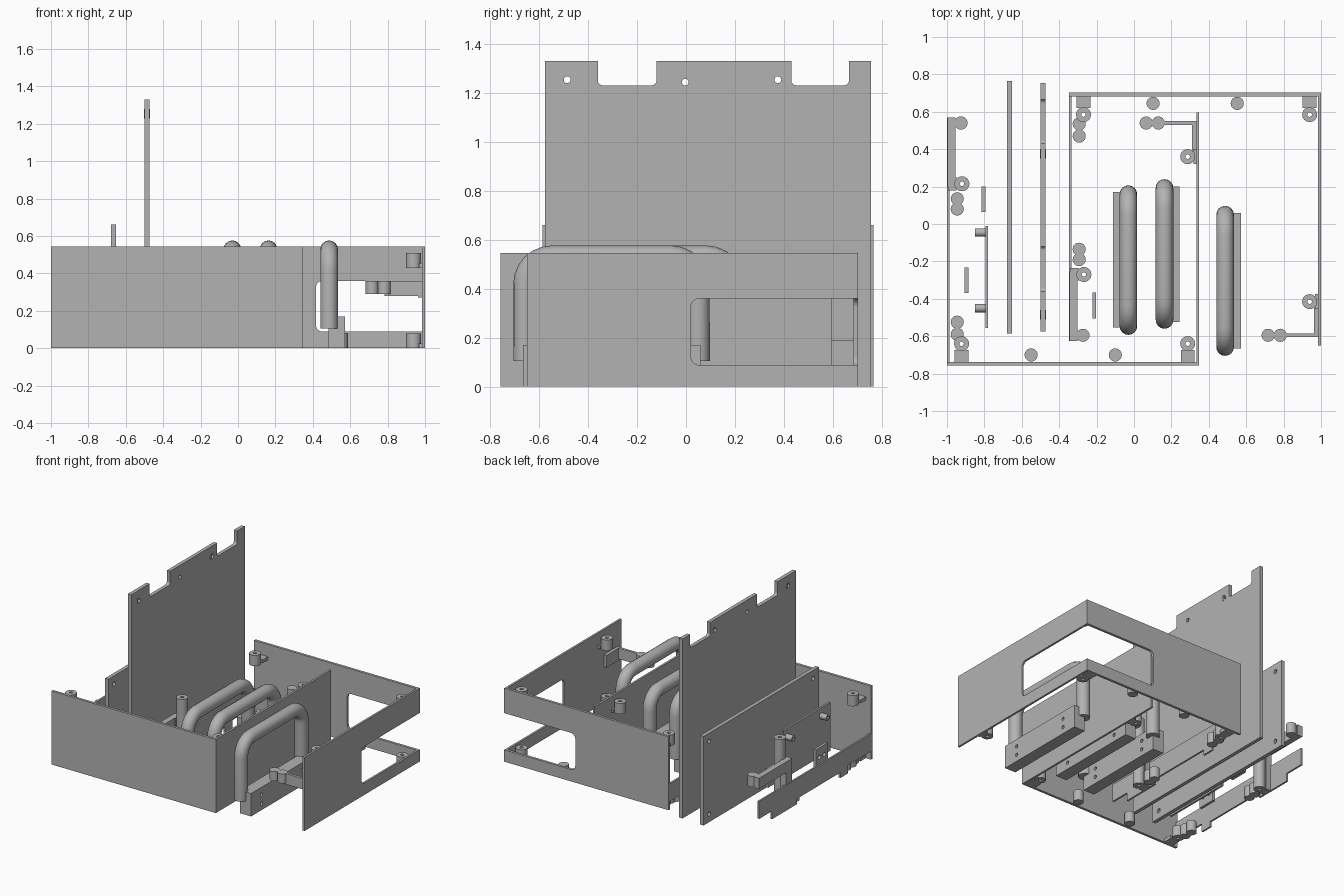
import bpy, bmesh, math
from mathutils import Vector

old = bpy.data.objects.get("Cube")
if old:
    bpy.data.objects.remove(old, do_unlink=True)

gray = bpy.data.materials.new("plain_gray")
gray.use_nodes = True
COLOR = (0.45, 0.45, 0.45, 1)
gray.diffuse_color = COLOR
gray.node_tree.nodes["Principled BSDF"].inputs["Base Color"].default_value = COLOR


def finish(name, bm):
    bmesh.ops.recalc_face_normals(bm, faces=bm.faces)
    mesh = bpy.data.meshes.new(name)
    bm.to_mesh(mesh)
    bm.free()
    obj = bpy.data.objects.new(name, mesh)
    bpy.context.collection.objects.link(obj)
    mesh.materials.append(gray)
    return obj


def activate(obj):
    bpy.ops.object.select_all(action='DESELECT')
    obj.select_set(True)
    bpy.context.view_layer.objects.active = obj


def rounded(points):
    """Outline whose (a, b, radius) corners become short arcs."""
    out = []
    for i, p in enumerate(points):
        c = Vector(p[:2])
        if len(p) < 3:
            out.append(c)
            continue
        u = (Vector(points[i - 1][:2]) - c).normalized() * p[2]
        v = (Vector(points[(i + 1) % len(points)][:2]) - c).normalized() * p[2]
        for k in range(7):
            t = math.radians(15 * k)
            out.append(c + u * (1 - math.sin(t)) + v * (1 - math.cos(t)))
    return out


def panel(name, axis, lo, hi, points):
    """Extrude an outline in (x or y, z) across the thickness lo..hi."""
    bm = bmesh.new()
    put = (lambda a, z, t: (t, a, z)) if axis == 'X' else (lambda a, z, t: (a, t, z))
    face = bm.faces.new([bm.verts.new(put(p.x, p.y, lo)) for p in rounded(points)])
    ext = bmesh.ops.extrude_face_region(bm, geom=[face])
    moved = [g for g in ext["geom"] if isinstance(g, bmesh.types.BMVert)]
    bmesh.ops.translate(bm, verts=moved, vec=put(0, 0, hi - lo))
    return finish(name, bm)


def box(name, x0, x1, y0, y1, z0, z1):
    return panel(name, 'X', x0, x1, [(y0, z0), (y1, z0), (y1, z1), (y0, z1)])


def post(name, x, y, z0, z1, r, bore=0, axis='Z', n=24):
    """Solid pin, or a tube when it has a bore."""
    bm = bmesh.new()
    prof = [(bore, 0), (r, 0), (r, z1 - z0), (bore, z1 - z0)]
    rings = []
    for i in range(n):
        a = 2 * math.pi * i / n
        rings.append([bm.verts.new((p * math.cos(a), p * math.sin(a), h)) for p, h in prof])
    for i in range(n):
        s, t = rings[i], rings[(i + 1) % n]
        for k in range(4 if bore else 3):
            m = (k + 1) % 4
            bm.faces.new((s[k], s[m], t[m], t[k]))
    bmesh.ops.remove_doubles(bm, verts=bm.verts, dist=1e-5)
    obj = finish(name, bm)
    obj.location = (x, y, z0)
    if axis == 'X':
        obj.rotation_euler = (0, math.pi / 2, 0)
    activate(obj)
    bpy.ops.object.shade_smooth_by_angle(angle=math.radians(35))
    return obj


def drill(obj, x, holes):
    """Cut round holes along x at (y, z, radius)."""
    for y, z, r in holes:
        cutter = post("hole_cutter", x - 0.1, y, z, z + 0.2, r, axis='X', n=16)
        cutter.hide_render = True
        mod = obj.modifiers.new("hole", 'BOOLEAN')
        mod.operation, mod.object, mod.solver = 'DIFFERENCE', cutter, 'EXACT'
        activate(obj)
        bpy.ops.object.modifier_apply(modifier=mod.name)
        bpy.data.objects.remove(cutter, do_unlink=True)


H = 0.545


def case_half(side, dx, flip, window):
    """Open half of the case; the back half is the front one flipped in y."""
    fy = (lambda y: -0.055 - y) if flip else (lambda y: y)

    def part(label, x0, x1, y0, y1, z0, z1):
        a, b = sorted((fy(y0), fy(y1)))
        box(side + label, x0 + dx, x1 + dx, a, b, z0, z1)

    def pin(label, x, y, z0, z1, r=0.035, bore=0):
        post(side + label, x + dx, fy(y), z0, z1, r, bore)

    # Main walls, with a window wrapping the corner on one half
    def wall(start, edge, end):
        if not window:
            return [(start, 0), (end, 0), (end, H), (start, H)]
        return [(start, 0), (end, 0), (end, 0.088), (edge, 0.088, 0.035),
                (edge, 0.36, 0.035), (end, 0.36), (end, H), (start, H)]
    a, b = sorted((fy(-0.757), fy(-0.738)))
    panel(side + "_long_wall", 'Y', a, b, wall(-1 + dx, 0.417, 0.348 + dx))
    panel(side + "_side_wall", 'X', 0.333 + dx, 0.348 + dx,
          wall(fy(0.595), 0.02, fy(-0.738)))
    # Low notched strip on the open side
    outline = [(-0.738, 0.06), (-0.47, 0.06), (-0.47, 0), (-0.38, 0), (-0.38, 0.04),
               (0.13, 0.04), (0.13, 0), (0.42, 0), (0.42, 0.06), (0.57, 0.06),
               (0.57, 0.19), (-0.738, 0.19)]
    panel(side + "_low_strip", 'X', -1 + dx, -0.987 + dx, [(fy(y), z) for y, z in outline])
    # Screw posts with their brackets
    pin("_tall_post", -0.92, 0.215, 0, 0.51, 0.04, 0.012)
    part("_tall_post_rib", -0.995, -0.95, 0.18, 0.25, 0, 0.36)
    for x, y in ((-0.922, -0.64), (0.287, -0.64), (0.287, 0.36)):
        for z0, z1, zb in ((0, 0.078, 0), (0.43, 0.51, 0.43)):
            pin("_screw_post", x, y, z0, z1, 0.04, 0.012)
            if y < 0:
                part("_post_bracket", x - 0.037, x + 0.037, -0.74, y - 0.035, zb, zb + 0.025)
            else:
                part("_post_bracket", x + 0.03, 0.335, 0.32, 0.4, zb, zb + 0.025)
    # Small locating pins
    for x, y in ((-0.55, -0.7), (-0.1, -0.7), (-0.945, 0.135), (-0.945, 0.08),
                 (-0.945, -0.525), (-0.945, -0.59)):
        pin("_locating_pin", x, y, 0, 0.08)
    # Arms ending in pins
    part("_strip_arm", -0.998, -0.955, 0.2, 0.57, 0.28, 0.36)
    pin("_strip_arm_pin", -0.925, 0.54, 0.28, 0.36)
    part("_wall_arm", 0.13, 0.335, 0.53, 0.55, 0.28, 0.36)
    part("_wall_arm_foot", 0.31, 0.335, 0.39, 0.55, 0.27, 0.36)
    for x in (0.065, 0.13):
        pin("_wall_arm_pin", x, 0.54, 0.29, 0.36)


case_half("front", 0, False, False)
case_half("back", 0.652, True, True)


# Round handles with rectangular mounting bars
def handle(name, x, y0, y1, r=0.047, bend=0.11):
    a, b, top = y0 + r, y1 - r, 0.576 - r
    path = rounded([(a, 0.105), (a, top, bend), (b, top, bend), (b, 0.105)])
    curve = bpy.data.curves.new(name, 'CURVE')
    curve.dimensions = '3D'
    curve.bevel_depth, curve.bevel_resolution, curve.use_fill_caps = r, 6, True
    spline = curve.splines.new('POLY')
    spline.points.add(len(path) - 1)
    for pt, p in zip(spline.points, path):
        pt.co = (x, p.x, p.y, 1)
    obj = bpy.data.objects.new(name, curve)
    bpy.context.collection.objects.link(obj)
    curve.materials.append(gray)
    activate(obj)
    bpy.ops.object.convert(target='MESH')
    bpy.ops.object.shade_smooth_by_angle(angle=math.radians(35))


for label, x, y0, y1, bx, by in (("left", 0.487, -0.705, 0.097, 0.483, -0.665),
                                 ("middle", 0.163, -0.56, 0.24, 0.153, -0.525),
                                 ("right", -0.03, -0.593, 0.207, -0.113, -0.553)):
    handle(label + "_handle", x, y0, y1)
    bar = box(label + "_handle_bar", bx, bx + 0.09, by, by + 0.725, 0, 0.17)
    drill(bar, bx + 0.045, [(y, z, 0.013) for y in (by + 0.12, by + 0.605)
                            for z in (0.05, 0.115)])

# Tall plate with two notches in its top edge
tall = panel("tall_plate", 'X', -0.5, -0.473, [
    (-0.575, 0), (0.755, 0), (0.755, 1.33), (0.665, 1.33), (0.665, 1.23, 0.02),
    (0.43, 1.23, 0.02), (0.43, 1.33), (-0.12, 1.33), (-0.12, 1.23, 0.02),
    (-0.36, 1.23, 0.02), (-0.36, 1.33), (-0.575, 1.33)])
drill(tall, -0.487, [(-0.485, 1.253, 0.014), (0.375, 1.253, 0.014), (-0.003, 1.243, 0.014)])
for y in (-0.485, 0.375):
    post("hole_ring", -0.502, y, 1.253, 1.284, 0.025, 0.014, 'X')

# Short plate with corner holes
short = box("short_plate", -0.68, -0.652, -0.585, 0.765, 0, 0.66)
drill(short, -0.666, [(y, z, 0.016) for y in (-0.52, 0.7) for z in (0.06, 0.6)])

# Small circuit board with two sockets
board = box("small_board", -0.795, -0.78, -0.555, -0.01, 0.08, 0.44)
drill(board, -0.787, [(-0.5, 0.14, 0.013), (-0.06, 0.14, 0.013)])
for y, z in ((-0.045, 0.38), (-0.45, 0.38)):
    post("board_socket", -0.85, y, z, z + 0.06, 0.022, 0.01, 'X')

# Little clamp plates
for x, y in ((-0.905, -0.37), (-0.815, 0.063), (-0.222, -0.505)):
    clamp = box("clamp_plate", x, x + 0.02, y, y + 0.138, 0.1, 0.24)
    drill(clamp, x + 0.01, [(y + 0.04, 0.17, 0.016), (y + 0.098, 0.17, 0.016)])
